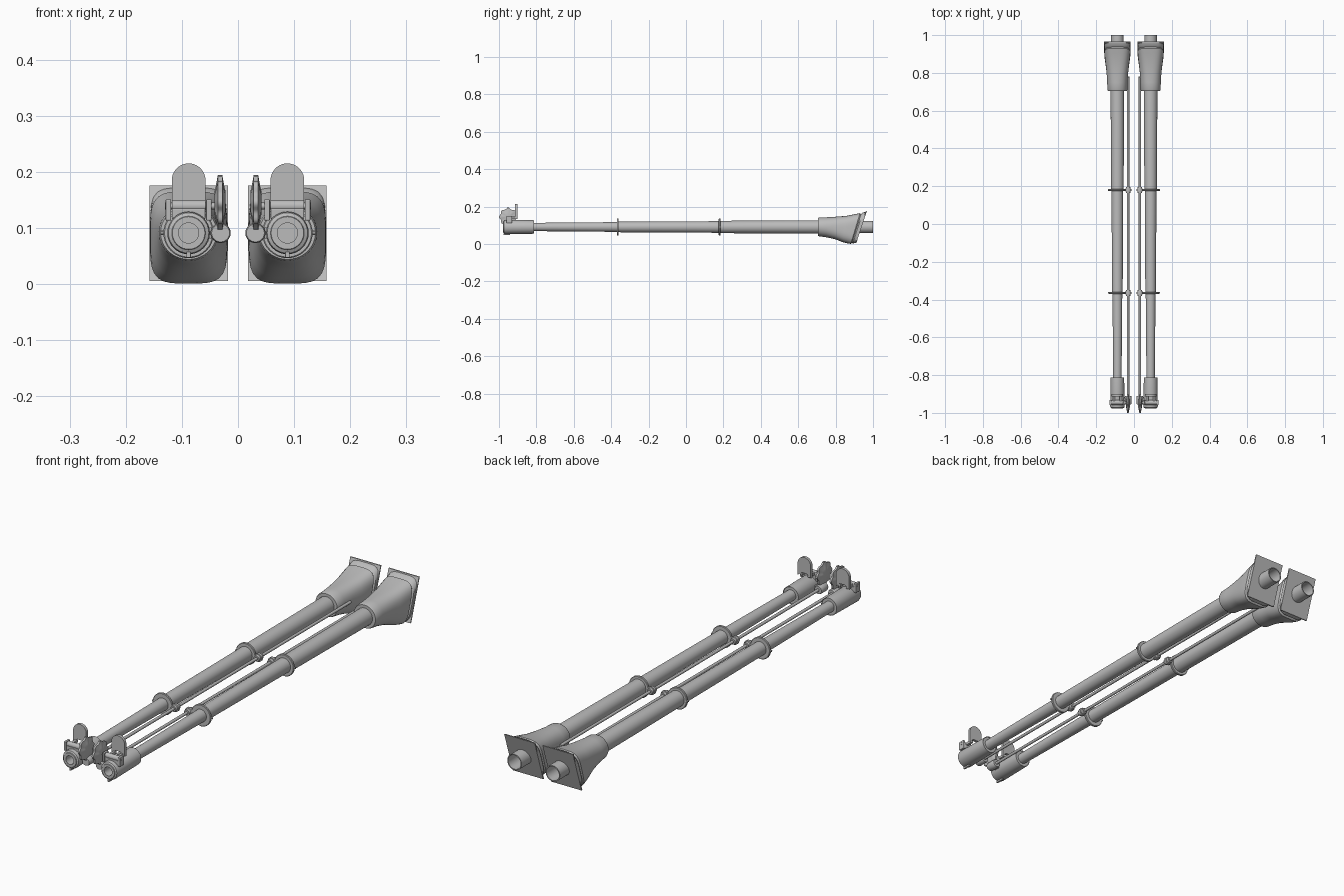
import bpy, bmesh, math
from mathutils import Vector

if "Cube" in bpy.data.objects:
    bpy.data.objects.remove(bpy.data.objects["Cube"])

CX, CZ = 0.088, 0.091      # barrel axis
RX = 0.031                 # side rod axis

steel = bpy.data.materials.new("grey_steel")
steel.diffuse_color = (0.5, 0.5, 0.5, 1)
steel.use_nodes = True
steel.node_tree.nodes["Principled BSDF"].inputs["Base Color"].default_value = steel.diffuse_color


def finish(name, bm, smooth=True, bevel=0.0):
    """Turn a bmesh into an object mirrored across x = 0."""
    bmesh.ops.recalc_face_normals(bm, faces=bm.faces)
    me = bpy.data.meshes.new(name)
    bm.to_mesh(me)
    bm.free()
    me.materials.append(steel)
    ob = bpy.data.objects.new(name, me)
    bpy.context.collection.objects.link(ob)
    if smooth:
        bpy.context.view_layer.objects.active = ob
        bpy.ops.object.select_all(action='DESELECT')
        ob.select_set(True)
        bpy.ops.object.shade_smooth_by_angle(angle=math.radians(35))
    if bevel:
        b = ob.modifiers.new("bevel", 'BEVEL')
        b.width, b.segments = bevel, 2
    ob.modifiers.new("mirror", 'MIRROR')
    return ob


def loft(name, rings, caps=True, **kw):
    """Skin a list of equally long point rings."""
    bm = bmesh.new()
    vs = [[bm.verts.new(p) for p in r] for r in rings]
    n = len(vs[0])
    for a, b in zip(vs, vs[1:]):
        for i in range(n):
            j = (i + 1) % n
            bm.faces.new((a[i], a[j], b[j], b[i]))
    if caps:
        bm.faces.new(vs[0])
        bm.faces.new(vs[-1])
    return finish(name, bm, **kw)


def turned(name, profile, x=CX, z=CZ, n=32):
    """Revolve (y, radius) pairs about an axis along y."""
    angs = [math.tau * i / n for i in range(n)]
    return loft(name, [[(x + r * math.cos(a), y, z + r * math.sin(a)) for a in angs]
                       for y, r in profile])


def pin(name, x0, x1, r, y, z, n=20):
    """Cylinder along x."""
    angs = [math.tau * i / n for i in range(n)]
    return loft(name, [[(x, y + r * math.cos(a), z + r * math.sin(a)) for a in angs]
                       for x in (x0, x1)])


def box(name, lo, hi, bevel=0.002):
    bm = bmesh.new()
    bmesh.ops.create_cube(bm, size=1)
    lo, hi = Vector(lo), Vector(hi)
    for v in bm.verts:
        v.co = Vector(((lo[k] + hi[k]) / 2 + v.co[k] * (hi[k] - lo[k]) for k in range(3)))
    return finish(name, bm, smooth=False, bevel=bevel)


# Stepped, tapering barrel with a plain breech tube
turned("barrel", [(-0.83, 0.022), (-0.37, 0.026), (-0.37, 0.028), (0.175, 0.031),
                  (0.175, 0.033), (0.72, 0.036), (0.80, 0.033), (1.0, 0.033),
                  (1.0, 0.029), (0.93, 0.029)])

# Muzzle sleeve with recessed bore
turned("muzzle_sleeve", [(-0.815, 0.022), (-0.815, 0.034), (-0.812, 0.036), (-0.965, 0.038),
                         (-0.972, 0.036), (-0.975, 0.030), (-0.978, 0.029), (-0.978, 0.018),
                         (-0.90, 0.018)])
box("muzzle_key", (CX - 0.004, -0.976, CZ - 0.044), (CX + 0.004, -0.94, CZ - 0.034), 0.001)

# Clamp bands that carry the side rod
for i, y in enumerate((-0.365, 0.18)):
    turned(f"clamp_band_{i}", [(y - 0.005, 0.024), (y - 0.005, 0.043), (y - 0.003, 0.045),
                               (y + 0.003, 0.045), (y + 0.005, 0.043), (y + 0.005, 0.024)])
    turned(f"rod_bush_{i}", [(y - 0.016, 0.008), (y - 0.016, 0.012), (y - 0.006, 0.013),
                             (y - 0.005, 0.017), (y + 0.005, 0.017), (y + 0.006, 0.013),
                             (y + 0.016, 0.012), (y + 0.016, 0.008)], x=RX, n=20)
    pin(f"clamp_bolt_{i}", CX + 0.02, CX + 0.05, 0.004, y, CZ, 8)
    box(f"clamp_arm_{i}", (RX, y - 0.004, CZ - 0.009), (CX - 0.02, y + 0.004, CZ + 0.009))

# Side rod and its front bearing
turned("side_rod", [(-0.95, 0.006), (0.78, 0.006)], x=RX, n=14)
turned("rod_bearing", [(-0.955, 0.009), (-0.955, 0.016), (-0.95, 0.018), (-0.915, 0.018),
                       (-0.91, 0.016), (-0.91, 0.006)], x=RX, n=24)
box("bearing_web", (RX, -0.945, CZ - 0.01), (CX - 0.025, -0.92, CZ + 0.01))

# Scalloped hand disc beside the muzzle
DY, DZ = -0.951, 0.145
disc = []
for x, s in ((-0.010, 0.4), (-0.008, 0.55), (-0.004, 1), (0.004, 1), (0.008, 0.55), (0.010, 0.4)):
    ring = []
    for i in range(64):
        a = math.tau * i / 64
        r = s * (0.0455 + 0.0035 * math.cos(8 * a))
        ring.append((RX + 0.001 + x, DY + r * math.cos(a), DZ + r * math.sin(a)))
    disc.append(ring)
loft("hand_disc", disc)
box("disc_stop", (RX - 0.003, DY - 0.006, DZ + 0.04), (RX + 0.005, DY + 0.006, 0.194), 0.001)

# Hinge of the muzzle cover
HY, HZ = -0.945, 0.139
pin("hinge_pin", RX, CX + 0.042, 0.006, HY, HZ)
pin("hinge_barrel", CX - 0.030, CX + 0.030, 0.011, HY, HZ)
for i, s in enumerate((-1, 1)):
    x = CX + s * 0.036
    box(f"hinge_lug_{i}", (x - 0.005, HY - 0.014, CZ + 0.022), (x + 0.005, HY + 0.014, HZ + 0.012))
    x = CX + s * 0.018
    box(f"cover_arm_{i}", (x - 0.006, HY, HZ - 0.005), (x + 0.006, -0.905, HZ + 0.007))
box("hinge_base", (CX - 0.03, HY - 0.012, CZ + 0.025), (CX + 0.03, HY + 0.012, HZ - 0.004))

# Raised muzzle cover, a round-topped plate
W, TOP = 0.030, 0.185
outline = [(-W, 0.135)] + [(-W * math.cos(math.pi * i / 20), TOP + W * math.sin(math.pi * i / 20))
                           for i in range(21)] + [(W, 0.135), (0.012, 0.150), (-0.012, 0.150)]
loft("muzzle_cover", [[(CX + x, y, z) for x, z in outline] for y in (-0.913, -0.901)])


# Flexible boot: round at the front, swelling to a slanted square rear
def boot_ring(y, w, z0, z1, power, slant, n=48):
    pts, zc, h = [], (z0 + z1) / 2, (z1 - z0) / 2
    for i in range(n):
        a = math.tau * (i + 0.5) / n
        c, s = math.cos(a), math.sin(a)
        k = (abs(c) ** power + abs(s) ** power) ** (-1 / power)
        z = zc + h * k * s
        pts.append((CX + w * k * c, y + slant * (z - CZ), z))
    return pts


loft("barrel_boot", [boot_ring(*p) for p in (
    (0.705, 0.036, 0.055, 0.127, 2, 0),
    (0.705, 0.050, 0.044, 0.139, 2, 0),
    (0.712, 0.053, 0.041, 0.142, 2, 0),
    (0.750, 0.054, 0.036, 0.143, 2.1, 0),
    (0.800, 0.057, 0.026, 0.146, 2.5, 0.06),
    (0.850, 0.063, 0.010, 0.151, 3, 0.15),
    (0.888, 0.068, 0.003, 0.160, 3.5, 0.25),
    (0.908, 0.069, 0.001, 0.165, 4, 0.30),
    (0.914, 0.065, 0.007, 0.160, 4, 0.32),
    (0.920, 0.069, 0.003, 0.168, 4, 0.32),
    (0.936, 0.068, 0.006, 0.172, 5, 0.33))], caps=False)

# Slanted square mounting plate
corners = [(-0.07, 0.005), (0.07, 0.005), (0.07, 0.176), (-0.07, 0.176)]
loft("mounting_plate", [[(CX + x, y + 0.33 * (z - CZ), z) for x, z in corners]
                        for y in (0.934, 0.939)], smooth=False)
